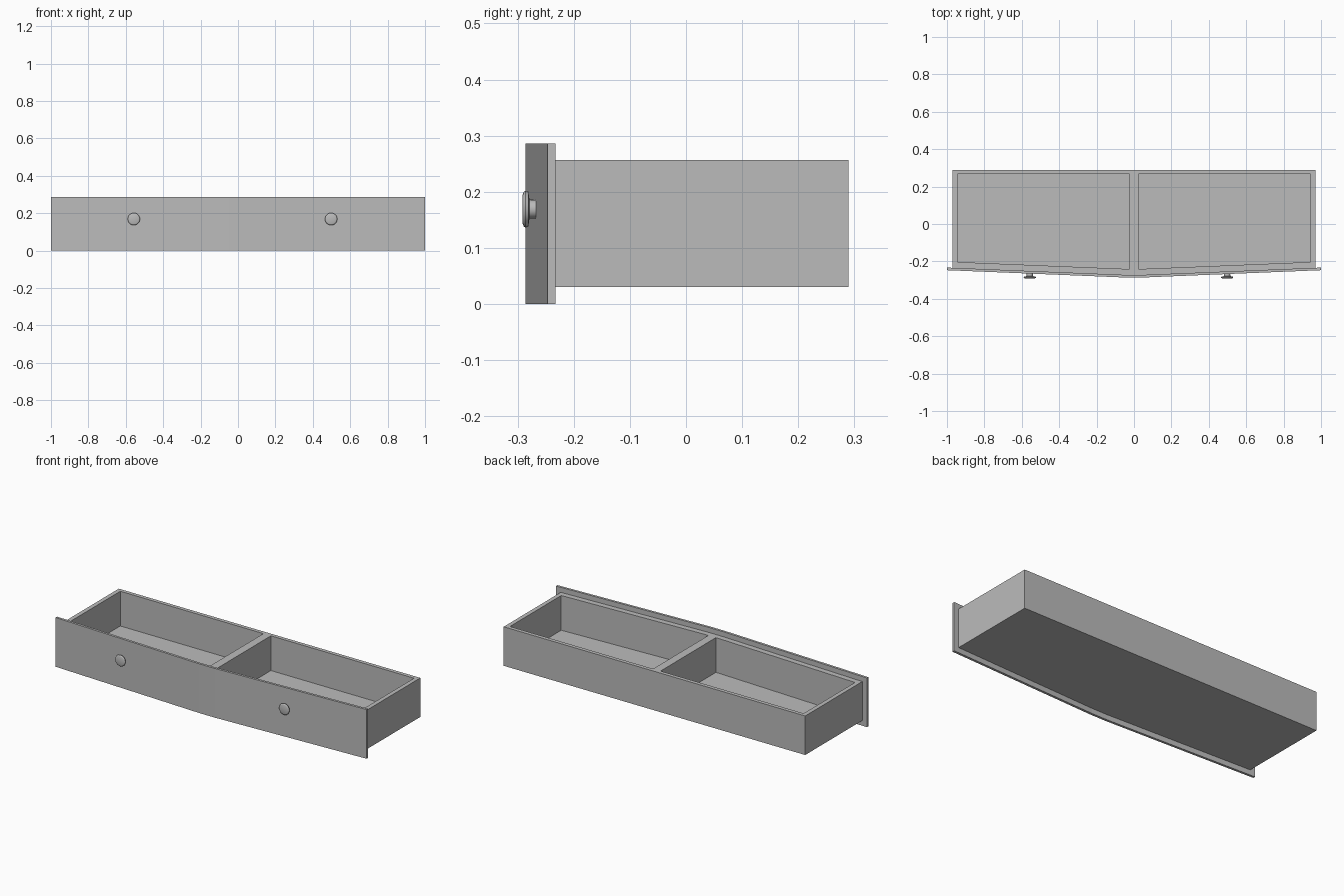
import bpy, bmesh, math

cube = bpy.data.objects.get("Cube")
if cube:
    bpy.data.objects.remove(cube, do_unlink=True)

grey = bpy.data.materials.new("plain grey")
grey.use_nodes = True
grey.diffuse_color = (0.5, 0.5, 0.5, 1)
grey.node_tree.nodes["Principled BSDF"].inputs["Base Color"].default_value = (0.5, 0.5, 0.5, 1)


def bow(x):
    """How far the shallow front bulges forward at x."""
    return 0.039 * min(1, (1 - abs(x)) / 0.95)


def finish(name, bm):
    bmesh.ops.recalc_face_normals(bm, faces=bm.faces)
    mesh = bpy.data.meshes.new(name)
    bm.to_mesh(mesh)
    bm.free()
    mesh.materials.append(grey)
    obj = bpy.data.objects.new(name, mesh)
    bpy.context.collection.objects.link(obj)
    return obj


def prism(name, outline, bottom, top):
    bm = bmesh.new()
    face = bm.faces.new([bm.verts.new((x, y, bottom)) for x, y in outline])
    grown = bmesh.ops.extrude_face_region(bm, geom=[face])
    verts = [v for v in grown["geom"] if isinstance(v, bmesh.types.BMVert)]
    bmesh.ops.translate(bm, verts=verts, vec=(0, 0, top - bottom))
    return finish(name, bm)


def bowed(xs, front):
    return [(x, front - bow(x)) for x in xs]


# Bowed front panel
xs = [-1, -0.05, 0.05, 1]
prism("front_panel", bowed(xs, -0.247) + bowed(xs[::-1], -0.233), 0, 0.286)

# Drawer box with two hollow compartments
box = prism("drawer_box", bowed([-0.97, -0.05, 0.05, 0.97], -0.236)
            + [(0.97, 0.29), (-0.97, 0.29)], 0.03, 0.257)
for side in (-1, 1):
    near, far = side * 0.024, side * 0.945
    cutter = prism("compartment_cutter",
                   bowed([near, side * 0.05, far], -0.201) + [(far, 0.268), (near, 0.268)],
                   0.055, 0.4)
    cutter.hide_render = True
    cut = box.modifiers.new("compartment", "BOOLEAN")
    cut.operation = "DIFFERENCE"
    cut.solver = "EXACT"
    cut.object = cutter
    bpy.context.view_layer.objects.active = box
    bpy.ops.object.modifier_apply(modifier=cut.name)
    bpy.data.objects.remove(cutter, do_unlink=True)

# Turned knobs: radius and y along the axis
profile = [(0, -0.291), (0.026, -0.291), (0.031, -0.289), (0.033, -0.286),
           (0.031, -0.281), (0.017, -0.279), (0.016, -0.255), (0, -0.255)]
for name, x in (("right_knob", -0.557), ("left_knob", 0.498)):
    bm = bmesh.new()
    points = [bm.verts.new((x + r, y, 0.169)) for r, y in profile]
    edges = [bm.edges.new(pair) for pair in zip(points, points[1:])]
    bmesh.ops.spin(bm, geom=points + edges, cent=(x, 0, 0.169), axis=(0, 1, 0),
                   angle=math.tau, steps=20)
    bmesh.ops.remove_doubles(bm, verts=bm.verts, dist=0.0001)
    knob = finish(name, bm)
    bpy.ops.object.select_all(action="DESELECT")
    knob.select_set(True)
    bpy.context.view_layer.objects.active = knob
    bpy.ops.object.shade_smooth_by_angle(angle=math.radians(40))
